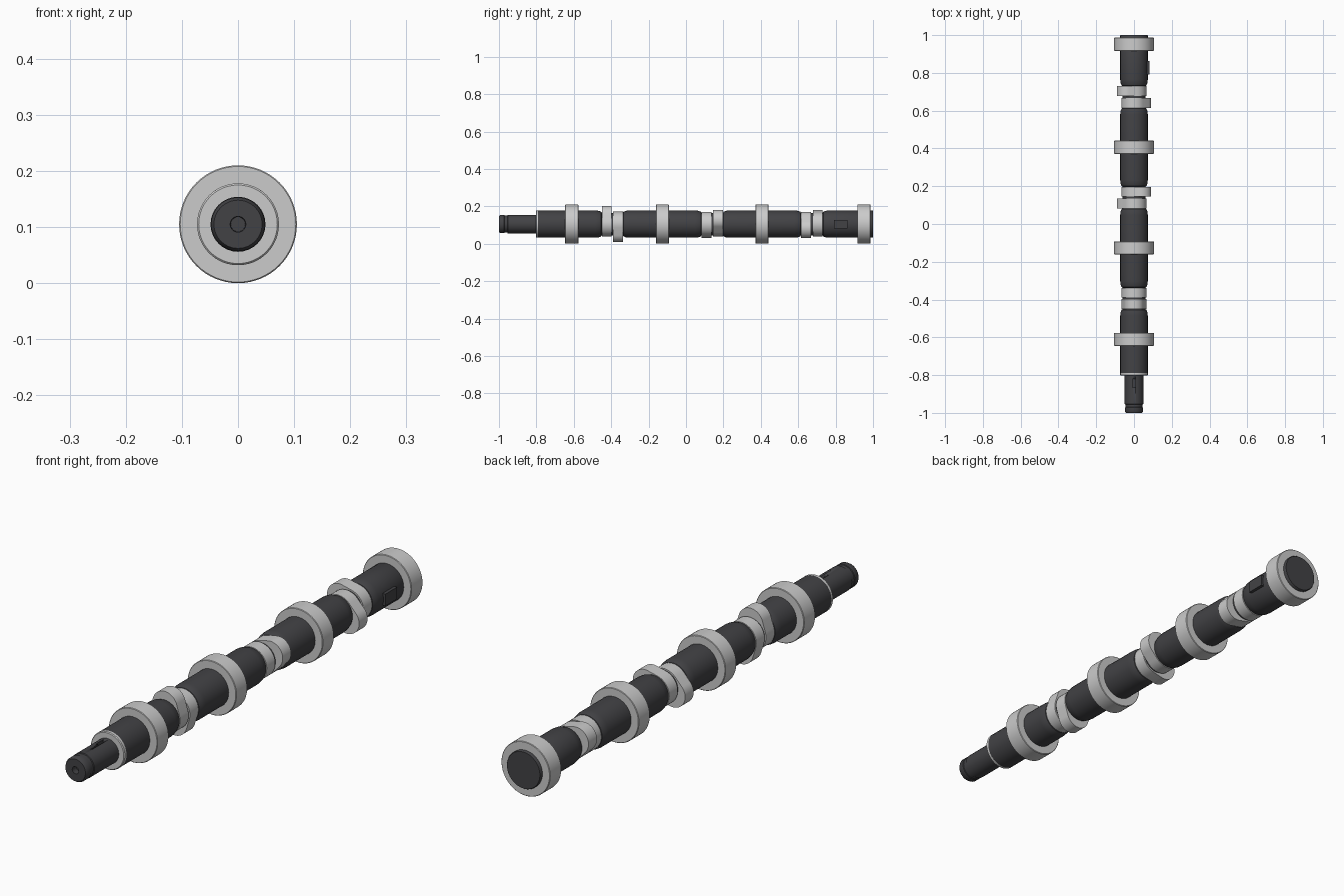
import bpy, bmesh, math
from mathutils import Matrix, Vector

if "Cube" in bpy.data.objects:
    bpy.data.objects.remove(bpy.data.objects["Cube"])

AXIS_Z = 0.105
dark = bpy.data.materials.new("dark_steel")
dark.diffuse_color = (0.055, 0.055, 0.06, 1)
dark.use_nodes = True
dark.node_tree.nodes["Principled BSDF"].inputs["Base Color"].default_value = dark.diffuse_color


def finish(name, bm, mat=None, angle=35):
    bmesh.ops.recalc_face_normals(bm, faces=bm.faces)
    me = bpy.data.meshes.new(name)
    bm.to_mesh(me)
    bm.free()
    ob = bpy.data.objects.new(name, me)
    bpy.context.collection.objects.link(ob)
    if mat:
        me.materials.append(mat)
    bpy.ops.object.select_all(action='DESELECT')
    ob.select_set(True)
    bpy.context.view_layer.objects.active = ob
    bpy.ops.object.shade_smooth_by_angle(angle=math.radians(angle))
    return ob


def lathe(name, profile, sides, mat=None):
    """Turn (y, radius) points about the shaft axis, capped at both ends."""
    bm = bmesh.new()
    rings = []
    for y, r in profile:
        rings.append([bm.verts.new((r * math.cos(a), y, AXIS_Z + r * math.sin(a)))
                      for a in (2 * math.pi * i / sides for i in range(sides))])
    for a, b in zip(rings, rings[1:]):
        for i in range(sides):
            j = (i + 1) % sides
            bm.faces.new((a[i], a[j], b[j], b[i]))
    bm.faces.new(rings[0])
    bm.faces.new(rings[-1])
    return finish(name, bm, mat)


def lobe(name, y0, y1, degrees, base=0.066, tip=0.053, dist=0.044, n=24):
    """Egg-shaped cam: base circle and nose circle joined by tangent flanks."""
    phi = math.acos((base - tip) / dist)
    pts = []
    for i in range(n + 1):
        a = -phi + 2 * phi * i / n
        pts.append((dist + tip * math.cos(a), tip * math.sin(a)))
    for i in range(n + 1):
        a = phi + (2 * math.pi - 2 * phi) * i / n
        pts.append((base * math.cos(a), base * math.sin(a)))
    c, s = math.cos(math.radians(degrees)), math.sin(math.radians(degrees))
    bm = bmesh.new()
    face = bm.faces.new([bm.verts.new((x * c - z * s, y0, AXIS_Z + x * s + z * c))
                         for x, z in pts])
    ext = bmesh.ops.extrude_face_region(bm, geom=[face], use_keep_orig=True)
    bmesh.ops.translate(bm, vec=(0, y1 - y0, 0),
                        verts=[v for v in ext['geom'] if isinstance(v, bmesh.types.BMVert)])
    return finish(name, bm)


def box(name, centre, size, mat=None):
    bm = bmesh.new()
    bmesh.ops.create_cube(bm, size=1, matrix=Matrix.Translation(centre) @ Matrix.Diagonal((*size, 1)))
    return finish(name, bm, mat)


# Main shaft, necked down around each pair of lobes
pairs = [(-0.45, -0.338), (0.083, 0.197), (0.615, 0.73)]
prof = [(-0.792, 0.070), (-0.790, 0.073)]
for a, b in pairs:
    prof += [(a - 0.035, 0.073), (a - 0.017, 0.071), (a - 0.004, 0.066), (a, 0.06),
             (b, 0.06), (b + 0.004, 0.066), (b + 0.017, 0.071), (b + 0.035, 0.073)]
prof += [(0.997, 0.073), (1.0, 0.071)]
lathe("shaft", prof, 32, dark)

# Thrust collar at the step
lathe("front_collar", [(-0.803, 0.070), (-0.800, 0.073), (-0.790, 0.073)], 48)

# Nose with centre hole, chamfer and retaining groove
nose = lathe("nose", [(-0.975, 0.013), (-1.0, 0.014), (-1.0, 0.043), (-0.992, 0.048),
                      (-0.972, 0.048), (-0.970, 0.046), (-0.955, 0.046), (-0.953, 0.049),
                      (-0.79, 0.049)], 32, dark)

# Keyway cut in the top of the nose
cutter = box("keyway_cutter", Vector((0, -0.843, AXIS_Z + 0.049)), (0.014, 0.046, 0.024))
cutter.hide_render = True
cutter.hide_set(True)
mod = nose.modifiers.new("keyway", 'BOOLEAN')
mod.operation = 'DIFFERENCE'
mod.solver = 'EXACT'
mod.object = cutter
bpy.context.view_layer.objects.active = nose
bpy.ops.object.modifier_apply(modifier="keyway")
bpy.data.objects.remove(cutter)

# Bearing journals
for i, (a, b) in enumerate([(-0.646, -0.576), (-0.161, -0.092), (0.371, 0.441), (0.916, 0.987)]):
    lathe(f"journal_{i + 1}", [(a, 0.103), (a + 0.002, 0.105), (b - 0.002, 0.105), (b, 0.103)], 64)

# Cam lobes, opposed within each pair, pairs 120 degrees apart
for i, ((a, b), ang) in enumerate(zip(pairs, [90, 210, 150])):
    other = ang + 180
    lobe(f"lobe_{2 * i + 1}", a, a + 0.052, ang if i < 2 else other)
    lobe(f"lobe_{2 * i + 2}", b - 0.052, b, other if i < 2 else ang)

# Small raised pad on the rear section
box("side_pad", Vector((0.066, 0.827, AXIS_Z)), (0.030, 0.072, 0.046), dark)
